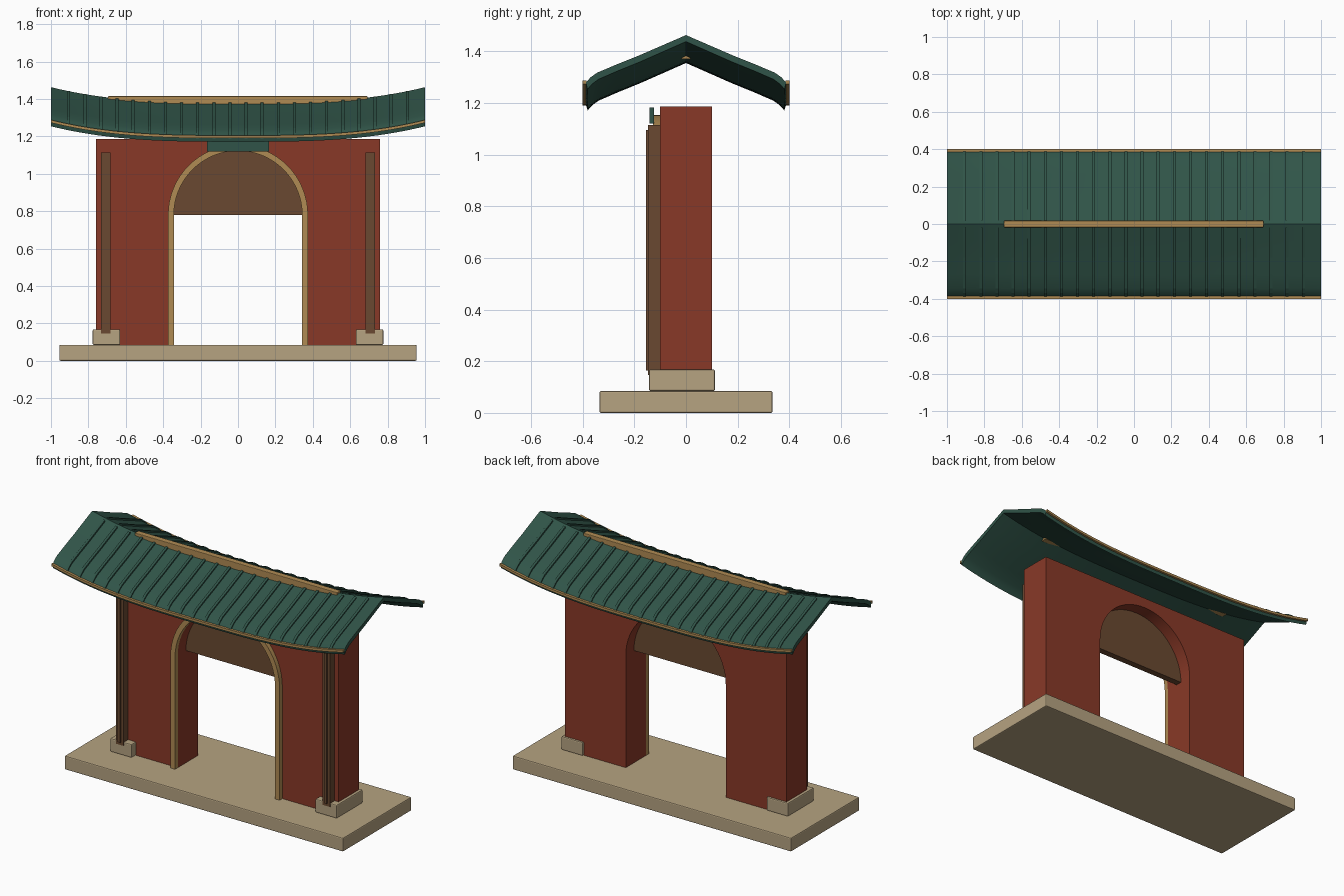
import bpy, bmesh, math

cube = bpy.data.objects.get("Cube")
if cube:
    bpy.data.objects.remove(cube, do_unlink=True)


def material(name, rgb):
    m = bpy.data.materials.new(name)
    linear = [(c / 255 / 12.92) if c < 11 else ((c / 255 + 0.055) / 1.055) ** 2.4 for c in rgb]
    m.diffuse_color = (*linear, 1)
    m.use_nodes = True
    m.node_tree.nodes["Principled BSDF"].inputs["Base Color"].default_value = (*linear, 1)
    return m


red = material("red plaster", (137, 57, 39))
stone = material("pale stone", (182, 163, 129))
gold = material("gold trim", (176, 139, 83))
brown = material("dark wood", (106, 73, 49))
green = material("green tile", (48, 84, 72))


def finish(name, bm, mat, bevel=0, smooth=False):
    bmesh.ops.recalc_face_normals(bm, faces=bm.faces)
    mesh = bpy.data.meshes.new(name)
    bm.to_mesh(mesh)
    bm.free()
    mesh.materials.append(mat)
    obj = bpy.data.objects.new(name, mesh)
    bpy.context.collection.objects.link(obj)
    if bevel:
        mod = obj.modifiers.new("soft edges", "BEVEL")
        mod.width, mod.segments = bevel, 2
    if smooth:
        bpy.ops.object.select_all(action="DESELECT")
        obj.select_set(True)
        bpy.context.view_layer.objects.active = obj
        bpy.ops.object.shade_smooth_by_angle(angle=math.radians(30))
    return obj


def loft(name, loops, mat, **options):
    """Skin a row of closed sections and cap both ends."""
    bm = bmesh.new()
    rings = [[bm.verts.new(p) for p in loop] for loop in loops]
    count = len(rings[0])
    for a, b in zip(rings, rings[1:]):
        for i in range(count):
            j = (i + 1) % count
            bm.faces.new((a[i], a[j], b[j], b[i]))
    bm.faces.new(rings[0])
    bm.faces.new(rings[-1])
    return finish(name, bm, mat, **options)


def prism(name, outline, y0, y1, mat, **options):
    """Extrude an x-z outline along y."""
    return loft(name, [[(x, y, z) for x, z in outline] for y in (y0, y1)], mat, **options)


def box(name, x, y, z, mat, **options):
    outline = [(x[0], z[0]), (x[1], z[0]), (x[1], z[1]), (x[0], z[1])]
    return prism(name, outline, y[0], y[1], mat, **options)


FLOOR, SPRING, OPENING = 0.085, 0.78, 0.343


def arch(radius, steps=32):
    """Half circle from right to left."""
    angles = [math.pi * i / steps for i in range(steps + 1)]
    return [(radius * math.cos(a), SPRING + radius * math.sin(a)) for a in angles]


def doorway(radius):
    return [(radius, FLOOR)] + arch(radius) + [(-radius, FLOOR)]


# Plinth and wall with arched opening
box("plinth", (-0.955, 0.955), (-0.335, 0.335), (0, FLOOR), stone, bevel=0.006)
wall = [(-0.76, FLOOR), (-0.76, 1.187), (0.76, 1.187), (0.76, FLOOR)]
prism("wall", wall + doorway(OPENING), -0.1, 0.1, red, smooth=True)

# Arch infill, trim and plaque
prism("arch_panel", arch(OPENING), -0.02, 0.02, brown, smooth=True)
prism("arch_trim", doorway(0.374) + doorway(OPENING)[::-1], -0.127, -0.1, gold, smooth=True)
box("plaque", (-0.166, 0.166), (-0.141, -0.124), (1.12, 1.182), green)

# Corner footings and posts
for side, s in (("right", -1), ("left", 1)):
    box(side + "_footing", sorted((0.63 * s, 0.777 * s)), (-0.143, 0.112),
        (FLOOR, 0.168), stone, bevel=0.006)
    x = 0.708 * s
    box(side + "_post", (x - 0.025, x + 0.025), (-0.147, -0.1), (0.147, 1.115), brown)
    box(side + "_post_rib", (x - 0.009, x + 0.009), (-0.155, -0.147), (0.165, 1.095), brown)

# Roof: drooping section swept along x, with upturned ends
SLOPE = [(0, 1.38), (0.09, 1.341), (0.18, 1.302), (0.27, 1.266),
         (0.345, 1.234), (0.37, 1.216), (0.388, 1.196)]
STATIONS = [i / 20 for i in range(-20, 21)]


def rise(x):
    return 0.083 * abs(x) ** 3


def lower(y):
    return y * 0.982


top = [(-y, z) for y, z in SLOPE[:0:-1]] + SLOPE
section = top + [(lower(y), z - 0.025) for y, z in top[::-1]]
loft("roof", [[(x, y, z + rise(x)) for y, z in section] for x in STATIONS], green, smooth=True)

# Eave trims and tile ribs on both slopes
for side, s in (("front", -1), ("back", 1)):
    edge = [(0.385, 1.19), (0.4, 1.19), (0.4, 1.205), (0.385, 1.205)]
    loft(side + "_eave_trim",
         [[(x, s * y, z + rise(x)) for y, z in edge] for x in STATIONS], gold, smooth=True)
    for i in range(22):
        x = -0.905 + i * 0.0862
        path = [(0.02, 1.371)] + SLOPE[1:]
        loops = []
        for y, z in path:
            z += rise(x)
            loops.append([(x - 0.008, s * y, z - 0.01), (x + 0.008, s * y, z - 0.01),
                          (x + 0.008, s * y, z + 0.009), (x - 0.008, s * y, z + 0.009)])
        loft(f"{side}_tile_rib_{i + 1}", loops, green)

# Ridge beam
box("ridge_beam", (-0.695, 0.692), (-0.018, 0.018), (1.37, 1.415), gold, bevel=0.003)
